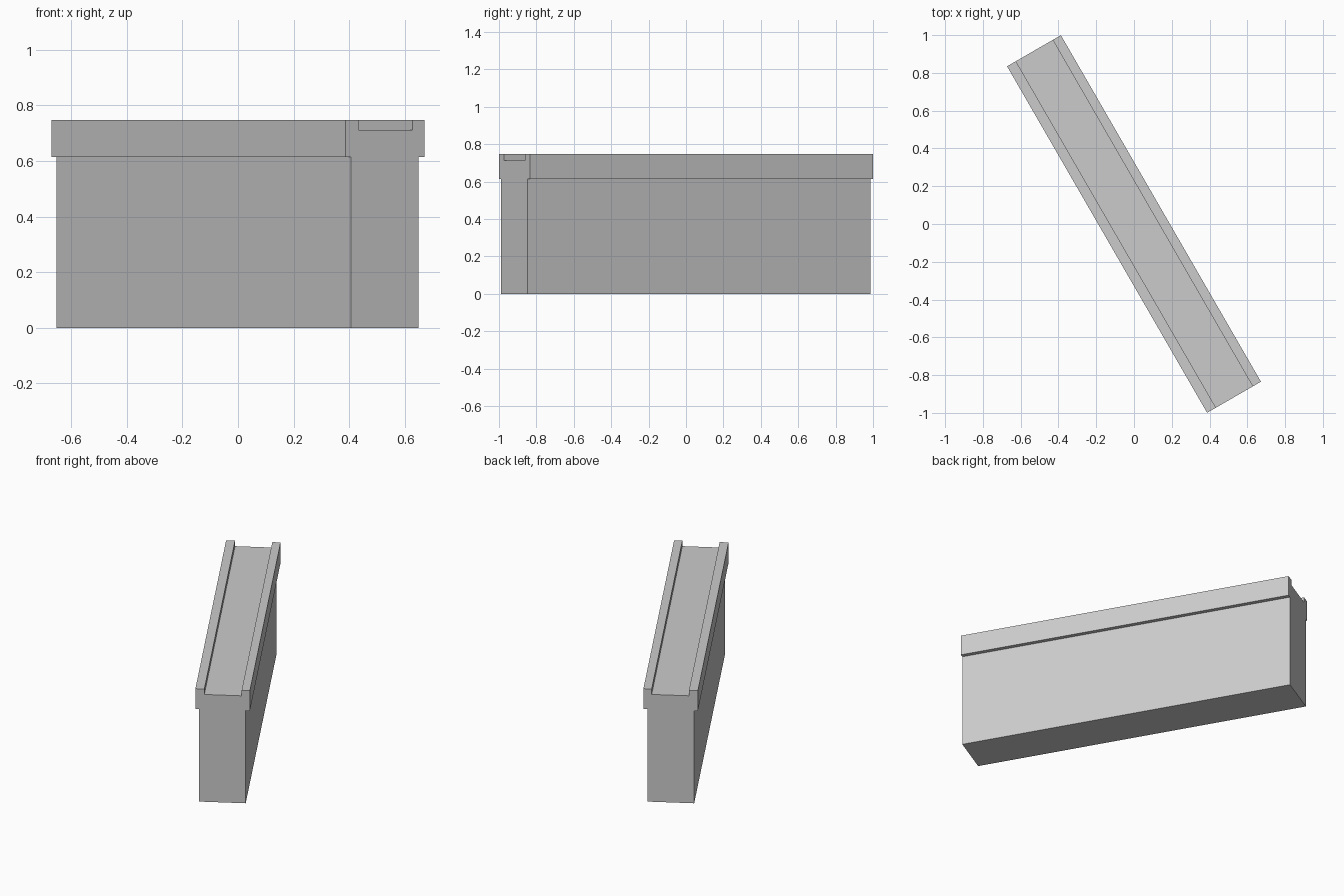
import bpy, bmesh, math
from mathutils import Matrix

if "Cube" in bpy.data.objects:
    bpy.data.objects.remove(bpy.data.objects["Cube"])

LENGTH = 2.118

# Cross-section (across, up): plain wall with overhanging cap and a shallow channel on top
profile = [
    (-0.142, 0.0), (0.139, 0.0), (0.139, 0.614), (0.1645, 0.614),
    (0.1645, 0.748), (0.1145, 0.748), (0.1145, 0.712), (-0.1105, 0.712),
    (-0.1105, 0.748), (-0.1645, 0.748), (-0.1645, 0.614), (-0.142, 0.614),
]

# Extrude the section along its length, then turn it diagonally
bm = bmesh.new()
end = bm.faces.new([bm.verts.new((-LENGTH / 2, y, z)) for y, z in profile])
ext = bmesh.ops.extrude_face_region(bm, geom=[end], use_keep_orig=True)
moved = [g for g in ext["geom"] if isinstance(g, bmesh.types.BMVert)]
bmesh.ops.translate(bm, verts=moved, vec=(LENGTH, 0, 0))
bmesh.ops.recalc_face_normals(bm, faces=bm.faces)
bm.transform(Matrix.Rotation(math.radians(-60), 4, 'Z'))

mesh = bpy.data.meshes.new("channel_topped_wall")
bm.to_mesh(mesh)
bm.free()
bpy.context.collection.objects.link(bpy.data.objects.new("channel_topped_wall", mesh))
